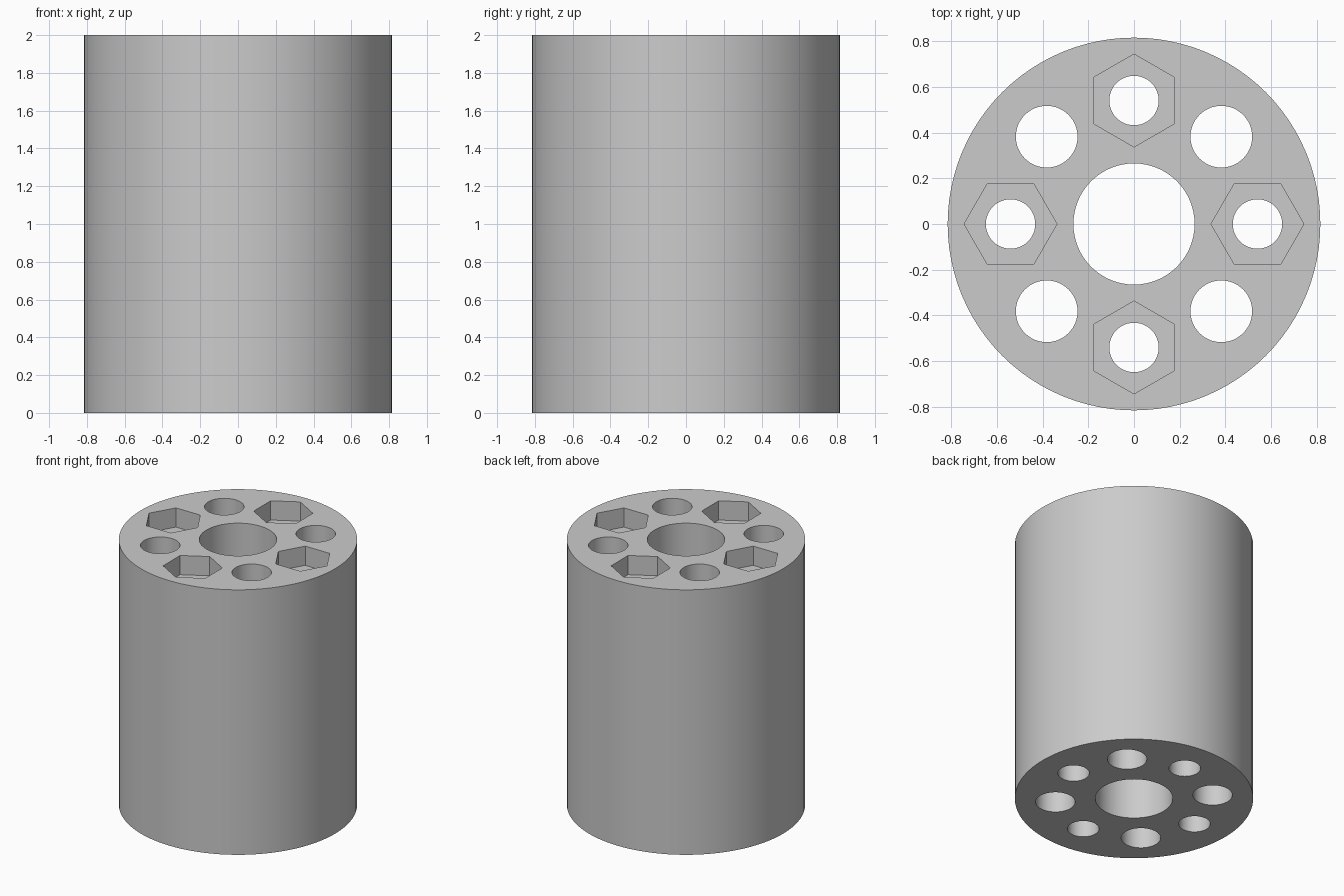
import bpy
import math

HEIGHT, OUTER_R, BORE_R = 2.0, 0.815, 0.265
RING_R = 0.54          # circle on which the small holes sit
BOLT_R, PASSAGE_R = 0.108, 0.135
NUT_R, NUT_DEPTH = 0.203, 0.145

if "Cube" in bpy.data.objects:
    bpy.data.objects.remove(bpy.data.objects["Cube"], do_unlink=True)

grey = bpy.data.materials.new("plain grey")
grey.use_nodes = True
colour = (0.6, 0.6, 0.6, 1)
grey.diffuse_color = colour
grey.node_tree.nodes["Principled BSDF"].inputs["Base Color"].default_value = colour


def cylinder(name, radius, z0, z1, sides, angle=0.0, ring=0.0):
    """Upright prism whose first corner points away from the centre axis."""
    bpy.ops.mesh.primitive_cylinder_add(
        vertices=sides, radius=radius, depth=z1 - z0,
        location=(ring * math.cos(angle), ring * math.sin(angle), (z0 + z1) / 2),
        rotation=(0, 0, angle + math.pi / 2))
    obj = bpy.context.object
    obj.name = name
    obj.data.materials.append(grey)
    return obj


def cut(body, cutter):
    mod = body.modifiers.new(cutter.name, "BOOLEAN")
    mod.operation, mod.solver, mod.object = "DIFFERENCE", "EXACT", cutter
    bpy.context.view_layer.objects.active = body
    bpy.ops.object.modifier_apply(modifier=mod.name)
    bpy.data.objects.remove(cutter, do_unlink=True)


# Main barrel and its central bore
body = cylinder("spacer_body", OUTER_R, 0, HEIGHT, 96)
cut(body, cylinder("bore_cutter", BORE_R, -0.1, HEIGHT + 0.1, 64))

# Alternating bolt holes with nut pockets, and wider plain passages
for i in range(8):
    a = i * math.pi / 4
    has_nut = i % 2 == 0
    radius = BOLT_R if has_nut else PASSAGE_R
    cut(body, cylinder("hole_cutter", radius, -0.1, HEIGHT + 0.1, 48, a, RING_R))
    if has_nut:
        cut(body, cylinder("nut_cutter", NUT_R, HEIGHT - NUT_DEPTH, HEIGHT + 0.1, 6, a, RING_R))

# Smooth round walls, crisp rims and pocket corners
bpy.ops.object.select_all(action="DESELECT")
body.select_set(True)
bpy.context.view_layer.objects.active = body
bpy.ops.object.shade_smooth_by_angle(angle=math.radians(30))
